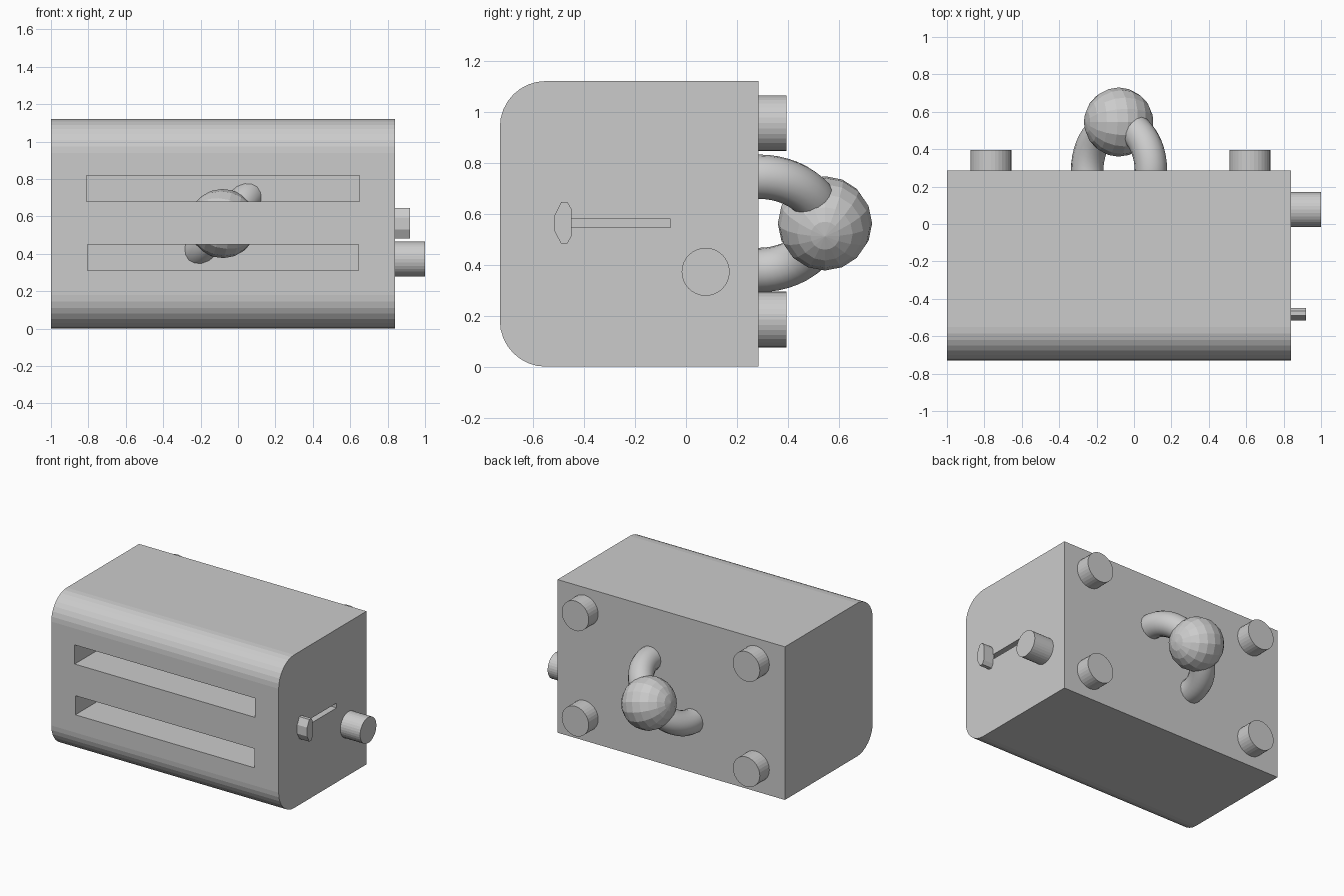
import bpy, bmesh, math
from mathutils import Matrix, Vector

if "Cube" in bpy.data.objects:
    bpy.data.objects.remove(bpy.data.objects["Cube"])

grey = bpy.data.materials.new("grey")
grey.diffuse_color = (0.6, 0.6, 0.6, 1)
grey.use_nodes = True
grey.node_tree.nodes["Principled BSDF"].inputs["Base Color"].default_value = grey.diffuse_color


def finish(obj, name, smooth=None):
    obj.name = name
    obj.data.materials.append(grey)
    if smooth is not None:
        bpy.ops.object.shade_smooth_by_angle(angle=math.radians(smooth))
    return obj


def cylinder(name, radius, depth, loc, rot):
    bpy.ops.mesh.primitive_cylinder_add(vertices=32, radius=radius, depth=depth,
                                        location=loc, rotation=rot)
    return finish(bpy.context.object, name)


def extrude_x(name, outline, x0, x1):
    """Prism along x from a (y, z) outline."""
    bm = bmesh.new()
    face = bm.faces.new([bm.verts.new((x0, y, z)) for y, z in outline])
    new = bmesh.ops.extrude_face_region(bm, geom=[face])["geom"]
    bmesh.ops.translate(bm, vec=(x1 - x0, 0, 0),
                        verts=[g for g in new if isinstance(g, bmesh.types.BMVert)])
    bmesh.ops.recalc_face_normals(bm, faces=bm.faces)
    mesh = bpy.data.meshes.new(name)
    bm.to_mesh(mesh)
    bm.free()
    obj = bpy.data.objects.new(name, mesh)
    bpy.context.collection.objects.link(obj)
    return finish(obj, name)


# Body: side profile with two rounded front edges
R, SEG = 0.18, 8
profile = [(0.285, 0.0), (0.285, 1.12)]
for cz, start in ((1.12 - R, 90), (R, 180)):
    for i in range(SEG + 1):
        a = math.radians(start + 90 * i / SEG)
        profile.append((-0.73 + R + R * math.cos(a), cz + R * math.sin(a)))
body = extrude_x("body", profile, -1.0, 0.84)


def cut(name, lo, hi):
    lo, hi = Vector(lo), Vector(hi)
    bpy.ops.mesh.primitive_cube_add(size=1, location=(lo + hi) / 2)
    cutter = finish(bpy.context.object, name)
    cutter.scale = hi - lo
    cutter.hide_render = True
    cutter.hide_set(True)
    mod = body.modifiers.new(name, 'BOOLEAN')
    mod.operation, mod.solver, mod.object = 'DIFFERENCE', 'EXACT', cutter


# Bread slots and lever groove
cut("upper_slot_cutter", (-0.81, -0.9, 0.68), (0.65, 0.08, 0.82))
cut("lower_slot_cutter", (-0.805, -0.9, 0.31), (0.645, 0.08, 0.45))
cut("lever_groove_cutter", (0.76, -0.48, 0.545), (0.95, -0.06, 0.58))

# Feet on the back
for x in (-0.765, 0.62):
    for z in (0.185, 0.955):
        cylinder("foot", 0.109, 0.13, (x, 0.33, z), (math.pi / 2, 0, 0))

# Dial and lever on the right side
cylinder("dial", 0.094, 0.18, (0.91, 0.077, 0.372), (0, math.pi / 2, 0))
lever = [(-0.515, 0.53), (-0.515, 0.595), (-0.49, 0.645), (-0.465, 0.645),
         (-0.45, 0.62), (-0.45, 0.51), (-0.465, 0.483), (-0.49, 0.483)]
extrude_x("lever", lever, 0.83, 0.92)

# Diagonal ring through the back, with a ball on each end
normal = Vector((0.73, 0, -0.68)).normalized()
tilt = normal.to_track_quat('Z', 'Y').to_euler()
bpy.ops.mesh.primitive_torus_add(major_radius=0.25, minor_radius=0.087,
                                 major_segments=48, minor_segments=16,
                                 location=(-0.08, 0.285, 0.562), rotation=tilt)
finish(bpy.context.object, "ring", 60)
for y in (0.545, 0.025):
    bpy.ops.mesh.primitive_uv_sphere_add(segments=16, ring_count=10, radius=0.185,
                                         location=(-0.082, y, 0.562),
                                         rotation=(0, math.radians(106), 0))
    finish(bpy.context.object, "ball")
